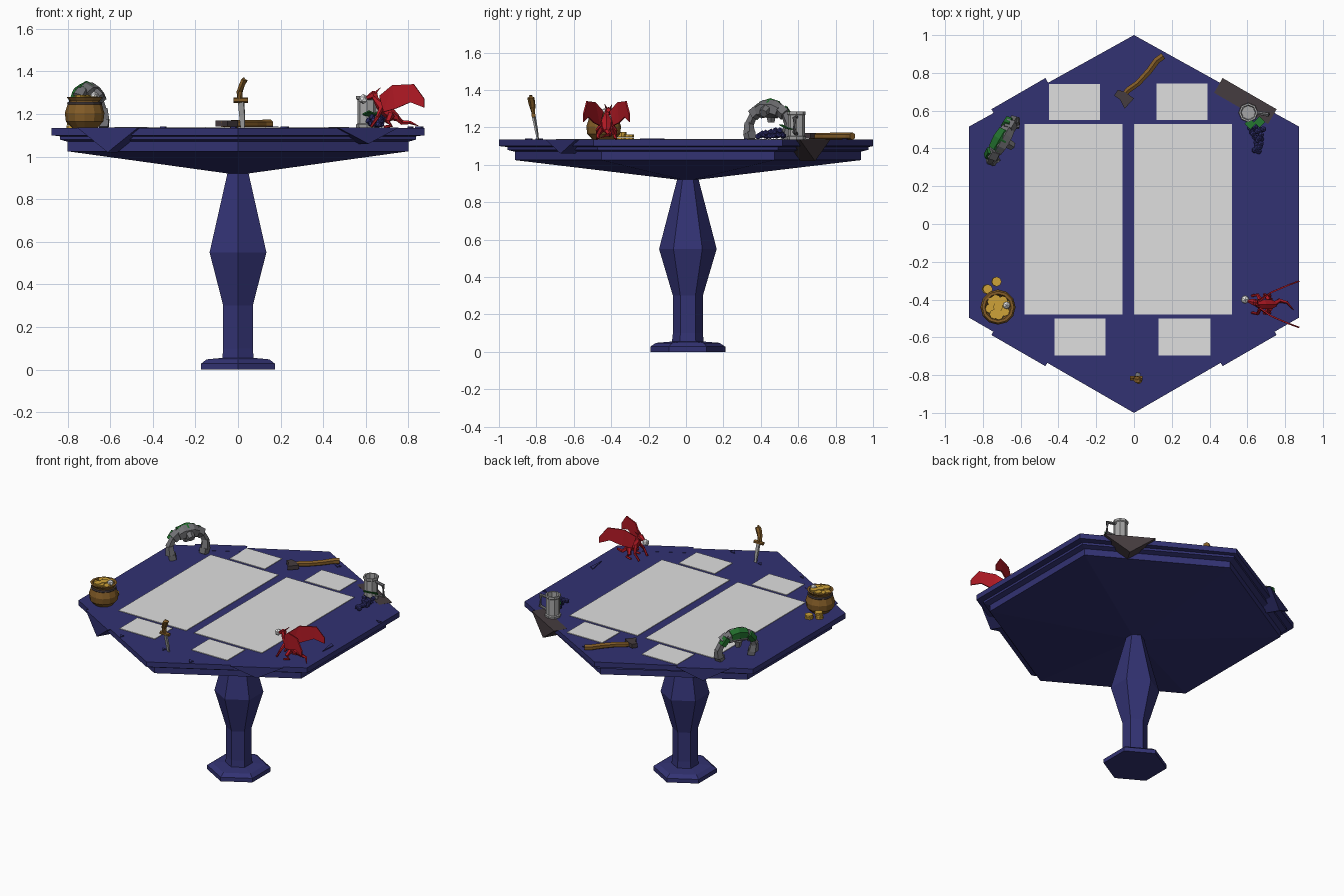
import bpy, bmesh, math, random
from mathutils import Vector, Matrix

if "Cube" in bpy.data.objects:
    bpy.data.objects.remove(bpy.data.objects["Cube"])

random.seed(4)


def mat(name, r, g, b):
    m = bpy.data.materials.new(name)
    m.diffuse_color = (r, g, b, 1)
    m.use_nodes = True
    m.node_tree.nodes["Principled BSDF"].inputs["Base Color"].default_value = m.diffuse_color
    return m


NAVY = mat("navy stone", .032, .032, .17)
PAPER = mat("pale panel", .74, .74, .74)
BROWN = mat("brown wood", .22, .105, .02)
GOLD = mat("gold", .62, .36, .04)
DARK = mat("dark iron", .06, .045, .05)
RED = mat("dragon red", .45, .01, .018)
GREY = mat("grey stone", .16, .16, .17)
GREEN = mat("moss green", .015, .15, .025)
SILVER = mat("silver", .38, .38, .38)
WHITE = mat("white", .9, .9, .9)
T = 1.135  # tabletop height


def make(name, verts, faces, m):
    me = bpy.data.meshes.new(name)
    me.from_pydata([tuple(v) for v in verts], [], faces)
    bm = bmesh.new()
    bm.from_mesh(me)
    bmesh.ops.recalc_face_normals(bm, faces=bm.faces)
    bm.to_mesh(me)
    bm.free()
    ob = bpy.data.objects.new(name, me)
    bpy.context.collection.objects.link(ob)
    me.materials.append(m)
    return ob


def loft(name, rings, m):
    n = len(rings[0])
    faces = [(k * n + i, k * n + (i + 1) % n, (k + 1) * n + (i + 1) % n, (k + 1) * n + i)
             for k in range(len(rings) - 1) for i in range(n)]
    faces += [tuple(range(n)), tuple(range((len(rings) - 1) * n, len(rings) * n))]
    return make(name, [v for r in rings for v in r], faces, m)


def lathe(name, profile, n, c, m):
    """profile of (radius, z); first corner points to +y"""
    ang = [math.pi / 2 + 2 * math.pi * i / n for i in range(n)]
    return loft(name, [[(c[0] + r * math.cos(a), c[1] + r * math.sin(a), z) for a in ang]
                       for r, z in profile], m)


def tube(name, path, n, m, flat=1.0):
    """path of (x, y, z, radius)"""
    pts = [Vector(p[:3]) for p in path]
    rings = []
    for i, p in enumerate(path):
        d = pts[min(i + 1, len(pts) - 1)] - pts[max(i - 1, 0)]
        q = d.to_track_quat('Z', 'Y')
        rings.append([pts[i] + q @ Vector((p[3] * math.cos(a), flat * p[3] * math.sin(a), 0))
                      for a in [2 * math.pi * (k + .5) / n for k in range(n)]])
    return loft(name, rings, m)


def prism(name, pts, offset, m):
    """flat outline of 3D points pushed along an offset"""
    return loft(name, [[Vector(p) for p in pts], [Vector(p) + Vector(offset) for p in pts]], m)


def ball(name, c, r, m, sub=1, scale=(1, 1, 1)):
    bm = bmesh.new()
    bmesh.ops.create_icosphere(bm, subdivisions=sub, radius=r,
                               matrix=Matrix.Translation(c) @ Matrix.Diagonal((*scale, 1)))
    me = bpy.data.meshes.new(name)
    bm.to_mesh(me)
    bm.free()
    me.materials.append(m)
    bpy.context.collection.objects.link(bpy.data.objects.new(name, me))


# Table: hexagonal pedestal and stepped top
lathe("pedestal", [(.2, 0), (.2, .028), (.17, .048), (.085, .055), (.08, .1), (.08, .3),
                   (.154, .55), (.055, .93)], 6, (0, .01), NAVY)
top = lathe("tabletop", [(.05, .92), (.925, 1.025), (.925, 1.07), (.965, 1.08), (.965, 1.095),
                         (1.01, 1.1), (1.01, T)], 6, (0, .01), NAVY)
for v in top.data.vertices:
    v.co.y = min(v.co.y, 1.0)

# Pale playing panels
for x0, x1, y0, y1 in [(-.58, -.06, -.48, .53), (0, .52, -.48, .53), (-.45, -.18, .55, .74),
                       (.12, .39, .55, .745), (-.42, -.15, -.695, -.5), (.13, .405, -.695, -.5)]:
    prism("panel", [(x0, y0, T), (x1, y0, T), (x1, y1, T), (x0, y1, T)], (0, 0, .004), PAPER)

# Broken wedges on the slanted edges
for sx, sy, tip, m in [(-1, -1, 1.02, NAVY), (1, -1, 1.06, NAVY), (1, 1, 1.02, DARK), (-1, 1, 1.05, NAVY)]:
    nrm = Vector((sx * .5, sy * .866, 0))
    tan = Vector((sx * .866, -sy * .5, 0))
    base = nrm * .895 + tan * .19 + Vector((0, .01, 0))
    prism("edge_wedge", [base + tan * -.165 + Vector((0, 0, T + .001)),
                         base + tan * .165 + Vector((0, 0, T + .001)),
                         base + Vector((0, 0, tip))], nrm * -.09, m)

# Small stone chips on the top
for x, y, w, h in [(.81, -.18, .03, .13), (-.35, -.78, .03, .03), (.22, -.84, .04, .04),
                   (.85, .32, .04, .02), (.16, .85, .06, .03), (-.02, -.79, .03, .03)]:
    prism("chip", [(x - w / 2, y + h / 2, T), (x + w / 2, y + h / 3, T), (x + w / 4, y - h / 2, T)],
          (0, 0, .006), NAVY)

# Coin pot
P = (-.72, -.44)
lathe("pot", [(.06, T), (.088, T + .03), (.093, T + .07), (.08, T + .11), (.07, T + .125),
              (.085, T + .145), (.07, T + .145), (.06, T + .12)], 12, P, BROWN)
lathe("pot_band", [(.08, T + .108), (.082, T + .112), (.08, T + .122), (.07, T + .122)], 12, P, DARK)


def coin(x, y, z, r=.026):
    lathe("coin", [(r, z), (r, z + .012)], 8, (x, y), GOLD)


for i in range(9):
    a = i * 2.4
    coin(P[0] + .042 * math.cos(a) * (i > 0), P[1] + .042 * math.sin(a) * (i > 0),
         T + .13 + .004 * (i % 4) + .012 * (i == 0))
for x, y, n in [(-.78, -.345, 3), (-.73, -.305, 2)]:
    for k in range(n):
        coin(x + .003 * k, y, T + .014 * k)
ball("gem", (P[0] + .045, P[1] + .01, T + .15), .022, WHITE)

# Stuck dagger
tube("dagger_blade", [(.022, -.79, T - .01, .012), (.02, -.8, T + .05, .018), (.014, -.815, T + .13, .02)],
     4, SILVER, .4)
tube("dagger_guard", [(-.02, -.816, T + .13, .013), (.046, -.816, T + .13, .013)], 6, BROWN)
tube("dagger_handle", [(.008, -.816, T + .13, .015), (.008, -.82, T + .17, .017), (.018, -.825, T + .2, .02),
                       (.03, -.83, T + .225, .02), (.026, -.83, T + .236, .01)], 6, BROWN, .7)

# Axe lying on the top
tube("axe_handle", [(-.075, .66, T + .016, .014), (-.03, .71, T + .018, .018), (.02, .745, T + .018, .018),
                    (.08, .81, T + .018, .019), (.12, .865, T + .018, .02), (.155, .89, T + .018, .02)],
     6, BROWN)
prism("axe_head", [(-.085, .71, T + .006), (-.05, .70, T + .006), (.0, .665, T + .006),
                   (-.05, .61, T + .006), (-.075, .66, T + .006), (-.105, .68, T + .006)], (0, 0, .028), DARK)

# Metal mug with handle
M = (.605, .59)
lathe("mug", [(.05, T), (.052, T + .015), (.045, T + .02), (.045, T + .13), (.05, T + .135), (.05, T + .15),
              (.04, T + .15), (.036, T + .03)], 8, M, SILVER)
tube("mug_handle", [(M[0] + .04, M[1], T + .12, .01), (M[0] + .1, M[1] - .01, T + .115, .012),
                    (M[0] + .105, M[1] - .01, T + .04, .012), (M[0] + .04, M[1], T + .03, .01)], 6, GREY)

# Grape bunch with leaves
for k in range(24):
    t = k / 23
    w = .045 * (1 - .65 * t)
    ball("grape", (.65 + random.uniform(-w, w), .52 - .135 * t, T + .016 + random.uniform(0, .045 * (1 - .7 * t))),
         .017, NAVY)
for x, y in [(.615, .53), (.665, .54)]:
    prism("grape_leaf", [(x - .03, y, T + .06), (x, y - .03, T + .075), (x + .03, y, T + .06), (x, y + .03, T + .05)],
          (0, 0, .008), GREEN)

# Red dragon: body, neck, head, tail, legs and mirrored wings
D = -.425
tube("dragon_body", [(.75, D, T + .045, .015), (.72, D, T + .06, .028), (.68, D, T + .095, .03),
                     (.65, D, T + .13, .015), (.635, D + .01, T + .155, .013)], 6, RED)
tube("dragon_head", [(.655, D + .01, T + .158, .012), (.638, D + .01, T + .155, .02),
                     (.605, D + .018, T + .14, .009)], 6, RED)
tube("dragon_tail", [(.74, D, T + .05, .016), (.77, D + .02, T + .025, .012), (.81, D + .01, T + .025, .008),
                     (.845, D - .03, T + .01, .002)], 5, RED)
ball("orb", (.588, -.4, T + .135), .024, WHITE)
for s in (-1, 1):
    tube("dragon_hind_leg", [(.72, D + s * .02, T + .06, .018), (.7, D + s * .045, T + .03, .013),
                             (.72, D + s * .045, T + .01, .009), (.685, D + s * .05, T + .004, .007)], 5, RED)
    tube("dragon_fore_leg", [(.67, D + s * .02, T + .09, .013), (.655, D + s * .05, T + .05, .009),
                             (.625, D + s * .045, T + .005, .007)], 5, RED)
    tube("dragon_horn", [(.645, D + .01 + s * .01, T + .165, .006), (.67, D + .01 + s * .02, T + .19, .001)], 4, RED)
    outline = [(.665, 1.285), (.725, 1.335), (.825, 1.34), (.875, 1.27), (.875, 1.23), (.81, 1.255),
               (.74, 1.225), (.685, 1.21)]
    pts = [(x, D + s * (.018 + .105 * max(0, (x - .665) / .21) ** .7), z) for x, z in outline]
    wing = make("dragon_wing", pts, [(7, 0, 1), (7, 1, 6), (6, 1, 2), (6, 2, 5), (5, 2, 3), (5, 3, 4)], RED)
    sol = wing.modifiers.new("thickness", 'SOLIDIFY')
    sol.thickness = .008
    sol.offset = 0

# Mossy stone golem leaning on both fists
G = Vector((-.7, .445, T))
U = Vector((.5, .866, 0))
F = Vector((.866, -.5, 0))


def gp(u, f, z, r):
    return (*(G + U * u + F * f + Vector((0, 0, z))), r)


tube("golem_torso", [gp(-.065, 0, .15, .04), gp(-.03, 0, .165, .048), gp(.03, 0, .165, .048), gp(.065, 0, .15, .04)],
     6, GREY)
tube("golem_moss", [gp(-.06, -.012, .168, .036), gp(0, -.012, .178, .043), gp(.05, -.012, .17, .036)], 6, GREEN)
tube("golem_head", [gp(0, .03, .16, .03), gp(0, .065, .14, .024)], 6, GREY)
tube("golem_waist", [gp(0, -.02, .13, .028), gp(0, -.02, .09, .018)], 5, GREY)
for s in (-1, 1):
    tube("golem_shoulder", [gp(s * .06, 0, .165, .035), gp(s * .1, 0, .135, .038)], 5, GREY)
    tube("golem_upper_arm", [gp(s * .095, 0, .14, .022), gp(s * .125, 0, .08, .026)], 5, GREY)
    tube("golem_forearm", [gp(s * .125, .005, .09, .024), gp(s * .118, .01, .03, .034)], 5, GREY)
    tube("golem_fist", [gp(s * .115, .015, .035, .034), gp(s * .105, .02, 0, .03)], 4, GREY)
    tube("golem_arm_moss", [gp(s * .075, -.02, .165, .028), gp(s * .11, -.02, .12, .026)], 5, GREEN)
